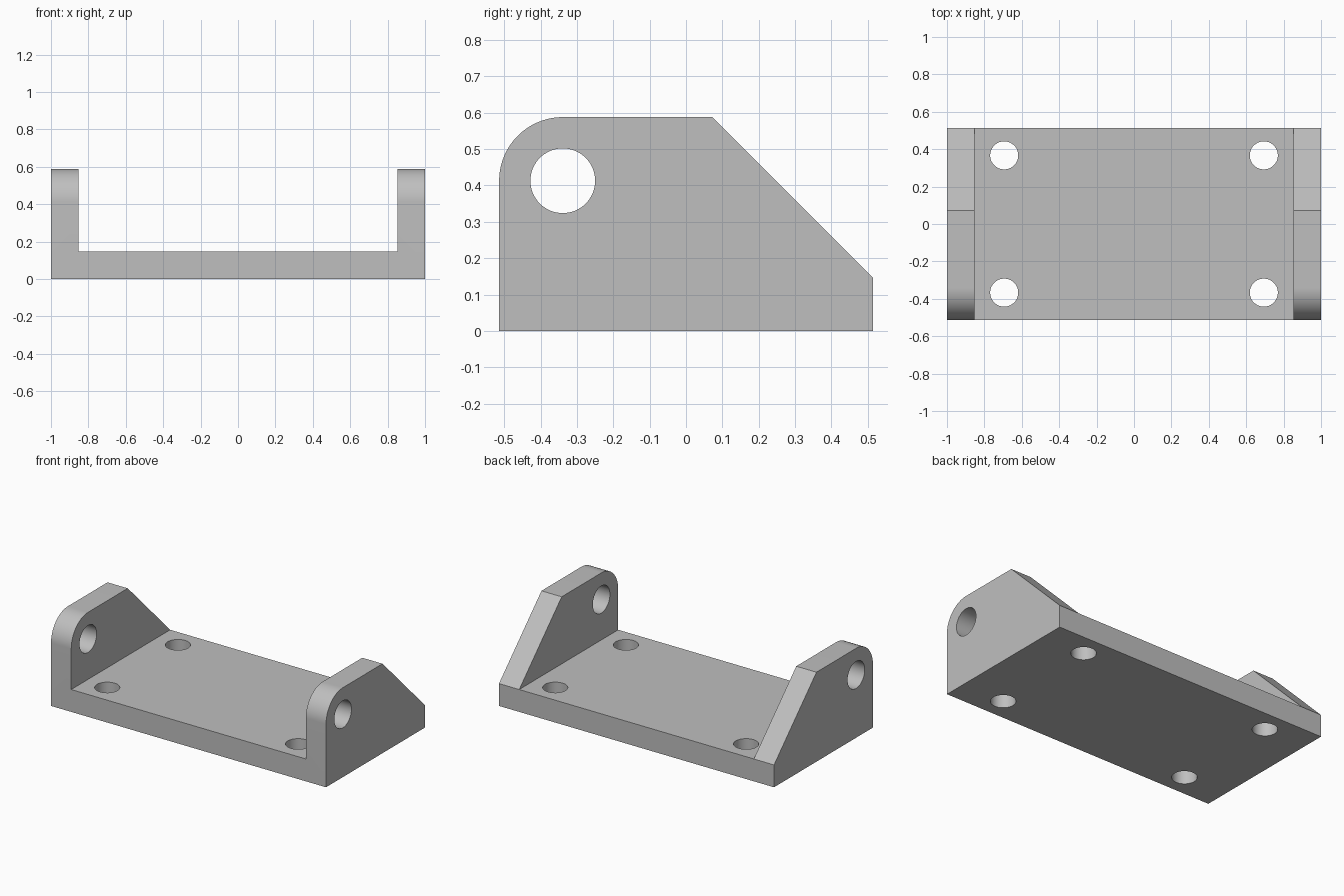
import bpy
import bmesh
import math
from mathutils import Matrix, Vector

cube = bpy.data.objects.get("Cube")
if cube:
    bpy.data.objects.remove(cube, do_unlink=True)

# Overall dimensions
HALF_X, HALF_Y, HEIGHT = 1.0, 0.514, 0.588
PLATE = 0.147          # base plate thickness
INNER_X = 0.853        # inner face of the side cheeks
CORNER_R = 0.175       # rounded front corner of the cheeks
PIVOT = Vector((0, CORNER_R - HALF_Y, HEIGHT - CORNER_R))

grey = bpy.data.materials.new("light grey")
grey.use_nodes = True
colour = (0.52, 0.52, 0.52, 1)
grey.diffuse_color = colour
grey.node_tree.nodes["Principled BSDF"].inputs["Base Color"].default_value = colour


def make_object(name, bm):
    bmesh.ops.recalc_face_normals(bm, faces=bm.faces)
    mesh = bpy.data.meshes.new(name)
    bm.to_mesh(mesh)
    bm.free()
    mesh.materials.append(grey)
    obj = bpy.data.objects.new(name, mesh)
    bpy.context.collection.objects.link(obj)
    return obj


def cylinder_cutter(name, centre, radius, depth, rotation=Matrix()):
    bm = bmesh.new()
    bmesh.ops.create_cone(bm, cap_ends=True, segments=64, radius1=radius, radius2=radius,
                          depth=depth, matrix=Matrix.Translation(centre) @ rotation)
    return make_object(name, bm)


# Side profile swept across the full width
profile = [(HALF_Y, 0), (HALF_Y, PLATE), (HALF_Y - (HEIGHT - PLATE), HEIGHT)]
steps = 24
for i in range(steps + 1):
    a = math.pi / 2 * (1 + i / steps)
    profile.append((PIVOT.y + CORNER_R * math.cos(a), PIVOT.z + CORNER_R * math.sin(a)))
profile.append((-HALF_Y, 0))

bm = bmesh.new()
face = bm.faces.new([bm.verts.new((-HALF_X, y, z)) for y, z in profile])
sweep = bmesh.ops.extrude_face_region(bm, geom=[face])
bmesh.ops.translate(bm, vec=(2 * HALF_X, 0, 0),
                    verts=[g for g in sweep["geom"] if isinstance(g, bmesh.types.BMVert)])
bracket = make_object("mounting_bracket", bm)

# Channel between the cheeks
bm = bmesh.new()
bmesh.ops.create_cube(bm, size=1, matrix=Matrix.Translation((0, 0, PLATE + 0.5))
                      @ Matrix.Diagonal((2 * INNER_X, 2, 1, 1)))
cutters = [make_object("channel_cutter", bm)]

# Pivot hole through both cheeks, four mounting holes through the plate
cutters.append(cylinder_cutter("pivot_hole_cutter", PIVOT, 0.089, 3,
                               Matrix.Rotation(math.pi / 2, 4, "Y")))
for x in (-0.694, 0.694):
    for y in (-0.367, 0.367):
        cutters.append(cylinder_cutter("mounting_hole_cutter", Vector((x, y, 0)), 0.075, 1))

bpy.ops.object.select_all(action="DESELECT")
bracket.select_set(True)
bpy.context.view_layer.objects.active = bracket
for cutter in cutters:
    cutter.hide_render = True
    cut = bracket.modifiers.new(cutter.name, "BOOLEAN")
    cut.operation = "DIFFERENCE"
    cut.solver = "EXACT"
    cut.object = cutter
    bpy.ops.object.modifier_apply(modifier=cut.name)
    bpy.data.objects.remove(cutter, do_unlink=True)

# Smooth rounds, crisp edges
bpy.ops.object.shade_smooth_by_angle(angle=math.radians(25))
